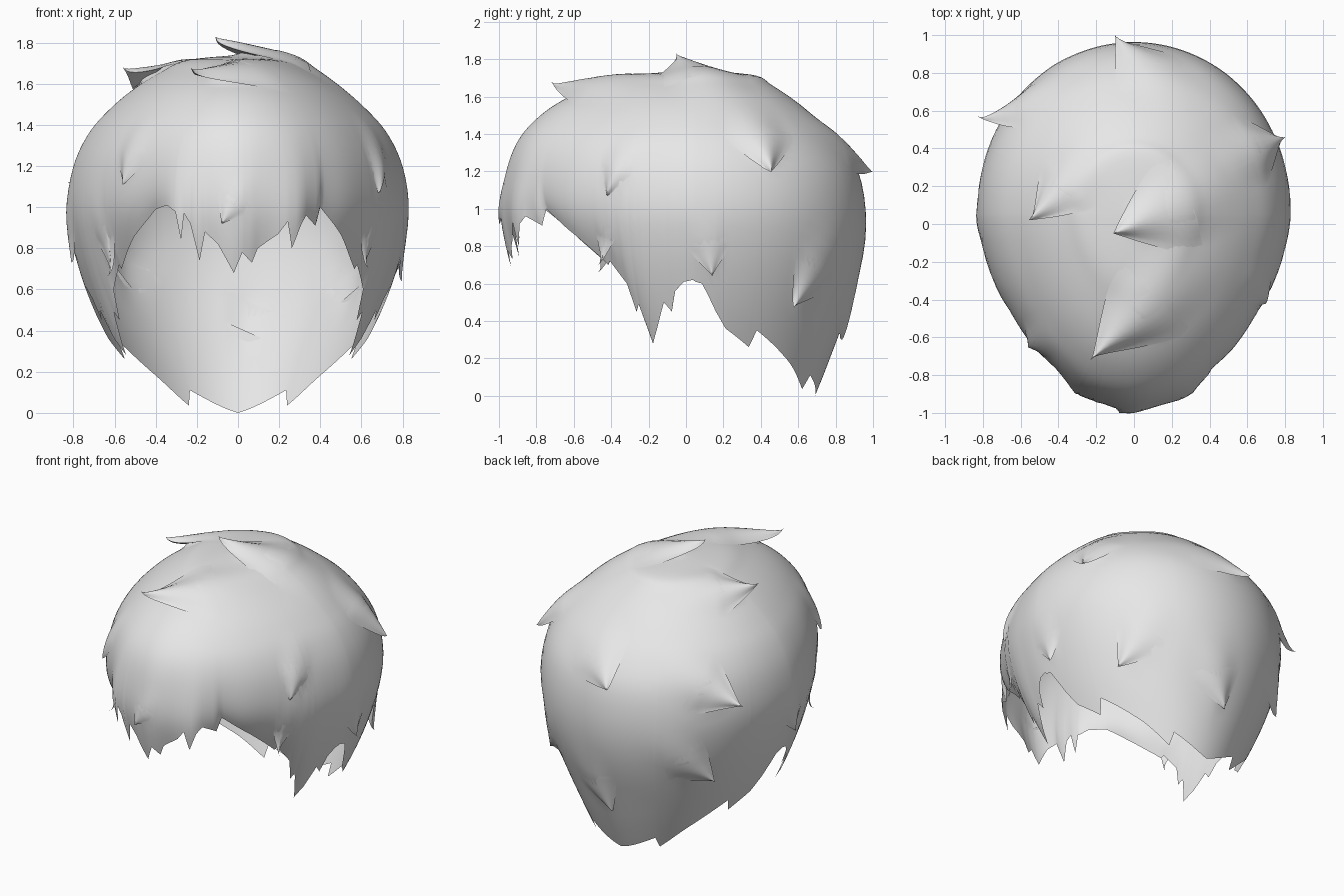
import bpy, bmesh, math
from mathutils import Vector
from mathutils.bvhtree import BVHTree

if "Cube" in bpy.data.objects:
    bpy.data.objects.remove(bpy.data.objects["Cube"])

hair = bpy.data.materials.new("light_grey_hair")
hair.diffuse_color = (0.8, 0.8, 0.8, 1)
hair.use_nodes = True
hair.node_tree.nodes["Principled BSDF"].inputs["Base Color"].default_value = hair.diffuse_color

# Cap profile rings: height, half width, front y, back y
RINGS = [(1.74, 0, .05, .05), (1.715, .25, -.27, .36), (1.66, .37, -.47, .46),
         (1.58, .50, -.66, .58), (1.48, .62, -.80, .70), (1.36, .725, -.90, .82),
         (1.2, .80, -.96, .92), (1.0, .83, -.99, .96), (.8, .80, -.96, .955),
         (.6, .74, -.90, .91), (.4, .66, -.80, .84), (.2, .56, -.68, .77), (0, .46, -.5, .69)]

# Ragged hem: angle from the front in degrees, height
FRINGE = [(-31, .99), (-25, 1.01), (-21.5, .98), (-20, .84), (-18.5, .97), (-16.5, .92),
          (-14, .74), (-11.5, .88), (-7, .82), (-1.5, .68), (1.5, .78), (5, .73), (7, .80),
          (14, .87), (17, .93), (19, .80), (22, .92), (24, .96), (29, .91), (31, 1.0)]
SIDE = [(42, .86), (51, .73), (53, .70), (54, .72), (60, .60), (62, .45), (63.5, .49),
        (67, .28), (70, .36), (74, .5), (77, .45), (79, .56), (83, .61), (88, .62), (92, .60),
        (97, .45), (101, .36), (111.5, .26), (114, .35), (130, .21), (150, .05), (153, .12)]
HEM = sorted([(-180, 0), (180, 0)] + FRINGE + SIDE + [(-a, z) for a, z in SIDE])

# Loose locks: root, tip, half width, rise
TUFTS = {
    "crown_tuft": ((.62, .26, 1.50), (-.11, -.05, 1.83), .25, .08),
    "front_top_tuft": ((.42, -.10, 1.66), (-.23, -.72, 1.68), .24, .09),
    "left_top_tuft": ((-.15, .45, 1.66), (-.56, .02, 1.68), .20, .085),
    "left_back_tuft": ((-.30, .78, 1.38), (-.83, .57, 1.12), .20, .055),
    "back_tuft": ((.36, .60, 1.56), (-.10, 1.0, 1.2), .23, .05),
    "right_back_tuft": ((.42, .32, 1.64), (.80, .46, 1.2), .20, .07),
    "right_temple_tuft": ((.62, -.22, 1.48), (.68, -.42, 1.07), .13, .04),
    "left_temple_tuft": ((-.44, -.58, 1.50), (-.56, -.65, 1.11), .13, .035),
    "right_nape_tuft": ((.40, .84, .95), (.62, .58, .47), .18, .045),
    "left_nape_tuft": ((-.30, .90, .95), (-.64, .60, .57), .18, .045),
    "back_nape_tuft": ((.20, .93, .76), (-.03, .83, .30), .18, .045),
    "right_ear_tuft": ((.83, .10, 1.02), (.80, .14, .64), .12, .03),
    "left_ear_tuft": ((-.83, .05, 1.12), (-.81, -.02, .73), .14, .03),
    "fringe_tuft": ((.07, -.98, 1.18), (-.08, -1.0, .92), .09, .02),
    "right_side_lock": ((.68, -.40, 1.08), (.64, -.47, .70), .07, .018),
    "left_side_lock": ((-.72, -.36, 1.15), (-.64, -.47, .66), .09, .02),
}


def hem(a):
    for (a0, z0), (a1, z1) in zip(HEM, HEM[1:]):
        if a <= a1:
            return z0 + (z1 - z0) * (a - a0) / (a1 - a0)
    return 0


def ring(q):
    """Smooth interpolation along the profile."""
    last = len(RINGS) - 1
    i = min(int(q), last - 1)
    t = q - i
    p = [RINGS[max(0, min(last, k))] for k in range(i - 1, i + 3)]
    return [.5 * (2 * b + (c - a) * t + (2 * a - 5 * b + 4 * c - d) * t * t
                  + (3 * b - a - 3 * c + d) * t ** 3) for a, b, c, d in zip(*p)]


def level(z):
    """Profile position of a given height."""
    for i in range(len(RINGS) - 1):
        if z >= RINGS[i + 1][0]:
            return i + (RINGS[i][0] - z) / (RINGS[i][0] - RINGS[i + 1][0])
    return len(RINGS) - 1


def cap_point(a, s):
    q = s * 7.5 + (level(hem(a)) - 7.5) * s ** 4
    z, w, yf, yb = ring(q)
    r = math.radians(a)
    c = math.cos(r)
    y = .05 + (yf - .05) * c ** 1.3 if c > 0 else .05 + (yb - .05) * abs(c) ** .95
    # temples tuck inward at the hem, strands ripple along the fringe
    tuck = .08 * max(0, 1 - ((abs(a) - 46) / 24) ** 2) * s ** 9
    ripple = .012 * (math.sin(r * 17 + 2 * s) - .6) * s ** 6 * max(0, c)
    k = 1 - tuck + ripple
    return Vector((w * math.sin(r) * k, .05 + (y - .05) * k, z))


def half_width(width, t):
    return width * (1 if t < .55 else 1 - ((t - .55) / .45) ** 1.3)


def rise(height, t, u):
    return height * t ** 1.5 * (.5 + .5 * math.cos(math.pi * max(-1, min(1, u))))


def finish(name, bm):
    me = bpy.data.meshes.new(name)
    bm.to_mesh(me)
    me.materials.append(hair)
    ob = bpy.data.objects.new(name, me)
    bpy.context.collection.objects.link(ob)
    bpy.ops.object.select_all(action='DESELECT')
    ob.select_set(True)
    bpy.context.view_layer.objects.active = ob
    bpy.ops.object.shade_smooth_by_angle(angle=math.radians(55))


# Open hair cap
angles = sorted({a for a, z in HEM} | {float(a) for a in range(-180, 180, 2)})[:-1]
ROWS = 40
bm = bmesh.new()
pole = bm.verts.new((0, .05, 1.74))
cols = [[bm.verts.new(cap_point(a, j / ROWS)) for j in range(1, ROWS + 1)] for a in angles]
for c0, c1 in zip(cols, cols[1:] + cols[:1]):
    bm.faces.new((pole, c0[0], c1[0]))
    for j in range(ROWS - 1):
        bm.faces.new((c0[j], c0[j + 1], c1[j + 1], c1[j]))
bm.normal_update()
surface = BVHTree.FromBMesh(bm)

# Swell the cap along each loose lock
moves = {}
for root, tip, width, height in TUFTS.values():
    root = surface.find_nearest(Vector(root))[0]
    foot = surface.find_nearest(Vector(tip))[0]
    axis = foot - root
    for v in bm.verts:
        d = v.co - root
        t = d.dot(axis) / axis.length_squared
        if 0 < t < .9:
            mid = root + axis * t
            n = surface.find_nearest(mid)[1]
            if n.dot(v.normal) > .3:
                u = d.dot(axis.cross(n).normalized()) / half_width(width, t)
                h = rise(height, t, u) * min(1, (.9 - t) / .25)
                moves[v] = max(moves.get(v, 0), h)
shift = [(v, v.normal * h) for v, h in moves.items()]
for v, d in shift:
    v.co += d
finish("hair_cap", bm)


def tuft_end(name, root, tip, width, height):
    """Free pointed end of a lock, rising out of the swollen cap."""
    tip = Vector(tip)
    root = surface.find_nearest(Vector(root))[0]
    foot = surface.find_nearest(tip)[0]
    bm = bmesh.new()
    n_sec, n_arc, loops = 14, 12, []
    for i in range(n_sec):
        t = .5 + .5 * i / n_sec
        mid = root.lerp(foot, t)
        side = (foot - root).cross(surface.find_nearest(mid)[1]).normalized()
        bend = max(0, (t - .66) / .34) ** 1.5 * .9
        loop = []
        for k in range(n_arc + 1):
            u = -1 + 2 * k / n_arc
            loc, n = surface.find_nearest(mid + side * u * half_width(width, t))[:2]
            p = loc + n * (rise(height, t, u) + .006 * (t - .55))
            loop.append(bm.verts.new(p.lerp(tip, bend)))
        loops.append(loop)
    for l0, l1 in zip(loops, loops[1:]):
        for k in range(n_arc):
            bm.faces.new((l0[k], l0[k + 1], l1[k + 1], l1[k]))
    end = bm.verts.new(tip)
    for k in range(n_arc):
        bm.faces.new((loops[-1][k], loops[-1][k + 1], end))
    # underside of the overhang
    for l0, l1 in zip(loops[7:], loops[8:]):
        bm.faces.new((l0[0], l1[0], l1[-1], l0[-1]))
    bm.faces.new((loops[-1][0], end, loops[-1][-1]))
    bmesh.ops.recalc_face_normals(bm, faces=bm.faces)
    finish(name, bm)


for name, spec in TUFTS.items():
    tuft_end(name, *spec)
